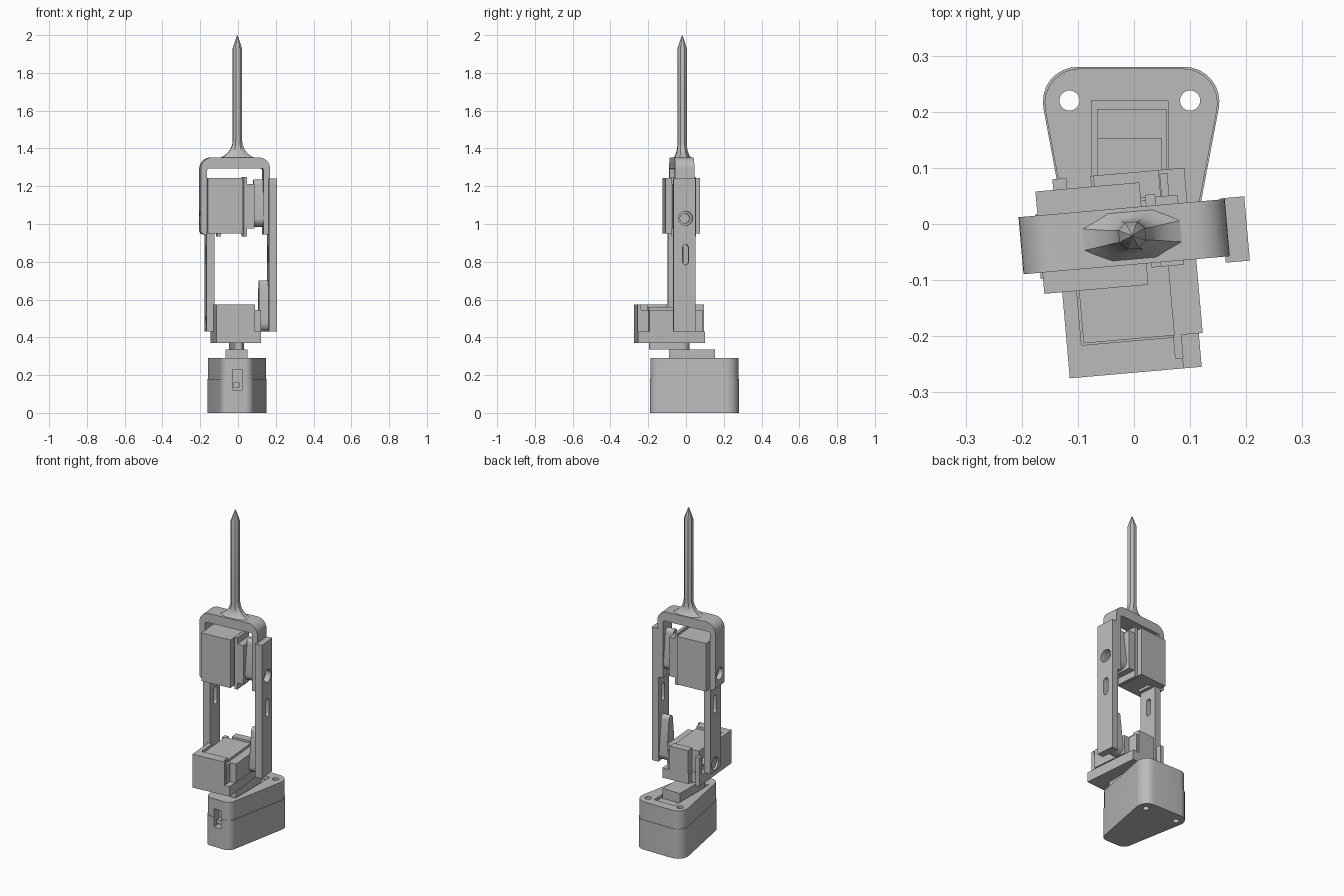
import bpy, bmesh, math
from mathutils import Matrix, Vector

if "Cube" in bpy.data.objects:
    bpy.data.objects.remove(bpy.data.objects["Cube"], do_unlink=True)

grey = bpy.data.materials.new("light_grey")
grey.use_nodes = True
grey.diffuse_color = (0.5, 0.5, 0.5, 1)
grey.node_tree.nodes["Principled BSDF"].inputs["Base Color"].default_value = (0.5, 0.5, 0.5, 1)

TURN = Matrix.Rotation(math.radians(5), 4, "Z")   # the arm is swivelled on its base
PY = -0.02                                        # y of the joint axes
BAR = (-0.083, 0.032)                             # depth range of the side bars


def finish(name, bm, turned=True):
    bmesh.ops.recalc_face_normals(bm, faces=bm.faces)
    me = bpy.data.meshes.new(name)
    bm.to_mesh(me)
    bm.free()
    if turned:
        me.transform(TURN)
    me.materials.append(grey)
    ob = bpy.data.objects.new(name, me)
    bpy.context.collection.objects.link(ob)
    return ob


def prism(name, pts, axis, lo, hi, turned=True):
    """Extrude a 2D outline along x (y,z), y (x,z) or z (x,y)."""
    place = {"x": lambda a, b, d: (d, a, b),
             "y": lambda a, b, d: (a, d, b),
             "z": lambda a, b, d: (a, b, d)}[axis]
    bm = bmesh.new()
    rings = [[bm.verts.new(place(a, b, d)) for a, b in pts] for d in (lo, hi)]
    for ring in rings:
        bm.faces.new(ring)
    n = len(pts)
    for i in range(n):
        j = (i + 1) % n
        bm.faces.new((rings[0][i], rings[0][j], rings[1][j], rings[1][i]))
    return finish(name, bm, turned)


def box(name, x, y, z, turned=True):
    return prism(name, [(x[0], y[0]), (x[1], y[0]), (x[1], y[1]), (x[0], y[1])], "z", *z, turned)


def rounded(corners, steps=8):
    """Round the corners (x, y, radius) of a polygon."""
    out, n = [], len(corners)
    for i, (x, y, r) in enumerate(corners):
        p = Vector((x, y))
        if r == 0:
            out.append((x, y))
            continue
        a = (Vector(corners[i - 1][:2]) - p).normalized()
        b = (Vector(corners[(i + 1) % n][:2]) - p).normalized()
        half = a.angle(b) / 2
        c = p + (a + b).normalized() * r / math.sin(half)
        start = p + a * r / math.tan(half) - c
        end = p + b * r / math.tan(half) - c
        sweep = (math.atan2(end.y, end.x) - math.atan2(start.y, start.x) + math.pi) % math.tau - math.pi
        for k in range(steps + 1):
            t = sweep * k / steps
            out.append(tuple(c + Matrix.Rotation(t, 2) @ start))
    return out


def circle(cx, cy, r, n=24):
    return [(cx + r * math.cos(math.tau * k / n), cy + r * math.sin(math.tau * k / n)) for k in range(n)]


def capsule(c0, r0, c1, r1, n=10):
    """Outline round two circles of different size."""
    a = math.atan2(c1[1] - c0[1], c1[0] - c0[0])
    pts = []
    for c, r, s in ((c1, r1, a - math.pi / 2), (c0, r0, a + math.pi / 2)):
        pts += [(c[0] + r * math.cos(s + math.pi * k / n), c[1] + r * math.sin(s + math.pi * k / n))
                for k in range(n + 1)]
    return pts


def cut(ob, *cutters):
    for c in cutters:
        c.hide_render = True
        m = ob.modifiers.new("cut", "BOOLEAN")
        m.operation, m.solver, m.object = "DIFFERENCE", "EXACT", c
        bpy.context.view_layer.objects.active = ob
        bpy.ops.object.modifier_apply(modifier=m.name)
        bpy.data.objects.remove(c, do_unlink=True)


# Base housing: tapered plan, two halves
def plan(g):
    return rounded([(-0.175 + g, 0.28 - g, 0.062), (-0.088 + g, -0.19 + g, 0.045),
                    (0.076 - g, -0.19 + g, 0.045), (0.165 - g, 0.28 - g, 0.062)])


lower_half = prism("base_lower", plan(0), "z", 0, 0.18, False)
upper_half = prism("base_upper", plan(0.003), "z", 0.18, 0.29, False)
for half in (lower_half, upper_half):
    cut(half, *[prism("hole_cutter", circle(hx, 0.22, 0.018), "z", -0.1, 0.4, False) for hx in (-0.115, 0.1)])
    cut(half, box("port_cutter", (-0.03, 0.02), (-0.3, -0.14), (0.12, 0.23), False))
cut(upper_half, box("recess_cutter", (-0.076, 0.061), (-0.11, 0.22), (0.2, 0.4), False))
box("port_plug", (-0.025, 0.008), (-0.17, -0.13), (0.135, 0.16), False)

# Base motor and its horn
box("base_motor_flange", (-0.066, 0.058), (-0.105, 0.205), (0.2, 0.275), False)
box("base_motor", (-0.066, 0.05), (-0.09, 0.153), (0.25, 0.335), False)
prism("base_horn", capsule((-0.01, PY), 0.04, (-0.01, -0.175), 0.022), "z", 0.335, 0.372)

# Lower bracket: floor, walls and posts
box("bracket_floor", (-0.138, 0.098), (-0.264, 0.06), (0.37, 0.43))
box("bracket_floor_back", (-0.07, 0.098), (0.06, 0.092), (0.37, 0.43))
box("bracket_corner", (-0.138, -0.113), (0.06, 0.092), (0.37, 0.545))
front_wall = box("bracket_front_wall", (-0.138, 0.066), (-0.264, -0.207), (0.43, 0.573))
cut(front_wall, box("slot_cutter", (0.053, 0.1), (-0.245, -0.1), (0.43, 0.6)))
box("bracket_side_wall", (-0.138, -0.112), (-0.207, -0.09), (0.43, 0.573))
box("bracket_back_wall", (-0.065, 0.052), (0.045, 0.092), (0.43, 0.573))

# Lower motor
box("lower_motor", (-0.108, 0.055), (-0.204, 0.045), (0.43, 0.56))
box("lower_motor_flange", (0.053, 0.067), (-0.245, 0.085), (0.43, 0.545))
box("lower_motor_gearbox", (0.067, 0.105), (-0.204, 0.03), (0.43, 0.545))
prism("lower_horn", capsule((PY, 0.475), 0.045, (PY, 0.68), 0.022), "x", 0.108, 0.158)
prism("lower_pin", circle(PY, 0.475, 0.03), "x", -0.165, -0.1)


# Side bars with slots and pivot holes
def slot():
    return prism("slot_cutter", capsule((PY, 0.8), 0.016, (PY, 0.875), 0.016), "x", -0.4, 0.4)


right_bar = box("bar_with_horns", (0.157, 0.2), BAR, (0.43, 1.242))
cut(right_bar, slot(), prism("hole_cutter", circle(PY, 1.03, 0.038), "x", 0.1, 0.3))
left_bar = box("bar_with_holder", (-0.174, -0.132), BAR, (0.43, 0.96))
cut(left_bar, slot(), prism("hole_cutter", circle(PY, 0.475, 0.038), "x", -0.3, -0.1))

# Upper motor in its holder
box("upper_holder", (-0.17, 0.016), (-0.11, 0.073), (0.95, 1.243))
box("upper_motor_neck", (0.01, 0.03), (-0.07, 0.04), (0.97, 1.225))
box("upper_motor_flange", (0.024, 0.042), (-0.08, 0.05), (0.935, 1.25))
box("upper_motor_gearbox", (0.042, 0.082), (-0.08, 0.045), (0.975, 1.212))
box("holder_tab", (-0.115, -0.095), (-0.06, 0.02), (0.935, 0.96))
prism("upper_horn", capsule((PY, 1.03), 0.045, (PY, 1.213), 0.022), "x", 0.08, 0.132)

# Fork over the upper motor
fork = prism("fork", rounded([
    (-0.204, 0.945, 0.02), (-0.204, 1.352, 0.06), (0.165, 1.352, 0.06), (0.165, 0.945, 0),
    (0.13, 0.945, 0), (0.13, 1.295, 0.012), (-0.17, 1.295, 0.012), (-0.17, 0.945, 0)]),
    "y", -0.072, 0.03)
cut(fork, prism("hole_cutter", circle(PY, 1.03, 0.036), "x", -0.3, -0.175),
    prism("hole_cutter", circle(PY, 1.03, 0.026), "x", 0.14, 0.3))

# Spike: octagonal rod flaring into the fork
bm = bmesh.new()
rings = []
for z, hx, hy in ((1.345, 0.1, 0.046), (1.36, 0.072, 0.038), (1.375, 0.052, 0.031), (1.395, 0.037, 0.026),
                  (1.42, 0.027, 0.024), (1.44, 0.024, 0.024), (1.93, 0.024, 0.024), (1.995, 0.003, 0.003)):
    k = 0.45
    ring = [(1, k), (k, 1), (-k, 1), (-1, k), (-1, -k), (-k, -1), (k, -1), (1, -k)]
    rings.append([bm.verts.new((-0.005 + hx * a, PY + hy * b, z)) for a, b in ring])
for r0, r1 in zip(rings, rings[1:]):
    for i in range(8):
        j = (i + 1) % 8
        bm.faces.new((r0[i], r0[j], r1[j], r1[i]))
bm.faces.new(rings[0])
tip = bm.verts.new((-0.005, PY, 2.0))
for i in range(8):
    bm.faces.new((rings[-1][i], rings[-1][(i + 1) % 8], tip))
finish("spike", bm)

# Smooth the rounded parts, keeping edges sharp
bpy.ops.object.select_all(action="DESELECT")
for ob in bpy.context.collection.objects:
    if ob.type == "MESH":
        ob.select_set(True)
        bpy.context.view_layer.objects.active = ob
bpy.ops.object.shade_smooth_by_angle(angle=math.radians(30))
